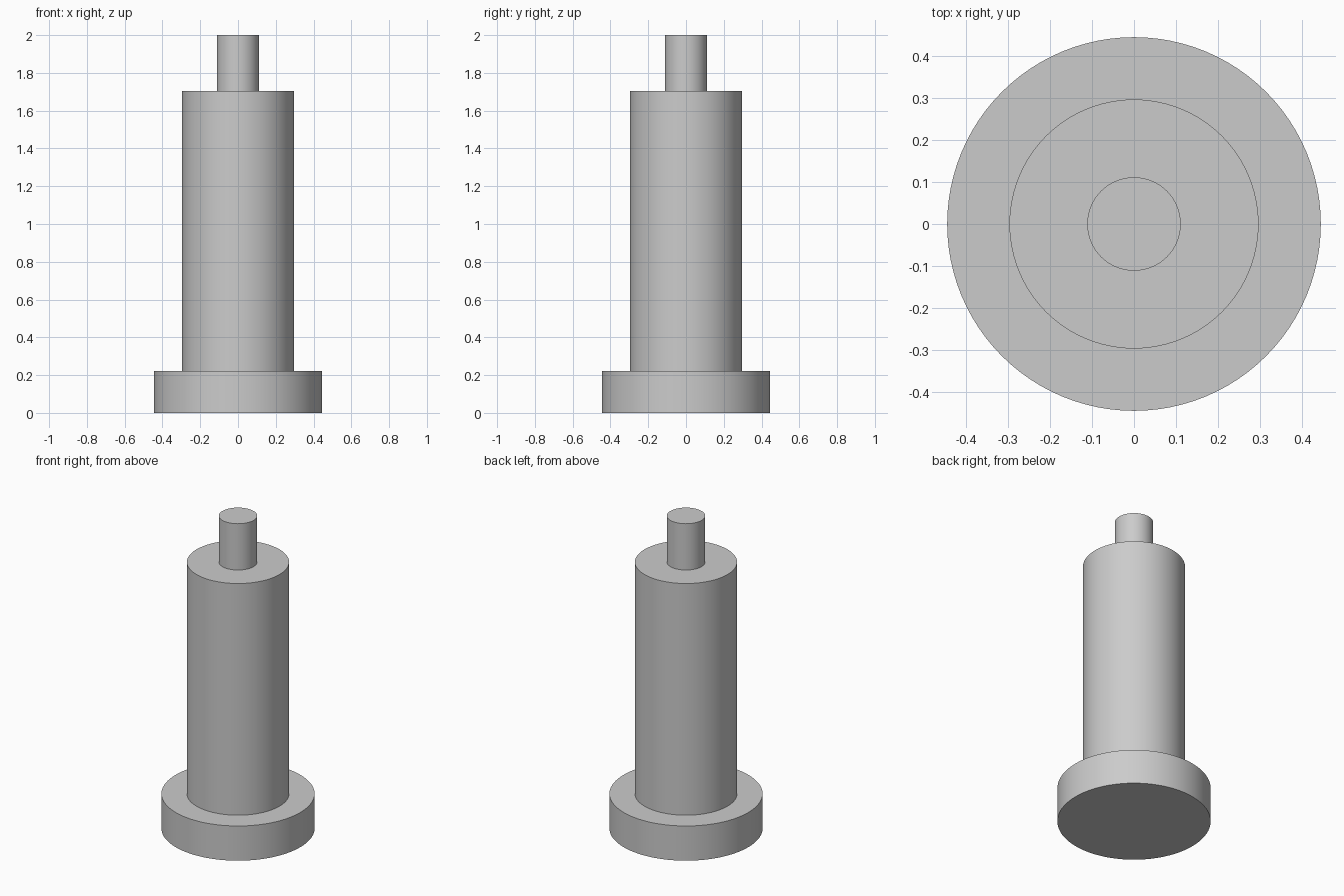
import bpy

cube = bpy.data.objects.get("Cube")
if cube:
    bpy.data.objects.remove(cube, do_unlink=True)

# One plain grey for the whole model
GREY = (0.6, 0.6, 0.6, 1.0)
grey = bpy.data.materials.new("plain_grey")
grey.use_nodes = True
grey.diffuse_color = GREY
grey.node_tree.nodes["Principled BSDF"].inputs["Base Color"].default_value = GREY


def add_cylinder(name, radius, bottom, top):
    """Upright smooth cylinder between two heights."""
    bpy.ops.mesh.primitive_cylinder_add(
        vertices=96, radius=radius, depth=top - bottom,
        location=(0, 0, (bottom + top) / 2))
    part = bpy.context.object
    part.name = part.data.name = name
    part.data.materials.append(grey)
    bpy.ops.object.shade_smooth_by_angle()
    return part


# Stacked parts, from the ground up
base_top, body_top, pin_top = 0.222, 1.704, 2.0
add_cylinder("base_flange", 0.444, 0.0, base_top)
add_cylinder("main_shaft", 0.296, base_top, body_top)
add_cylinder("top_pin", 0.111, body_top, pin_top)
